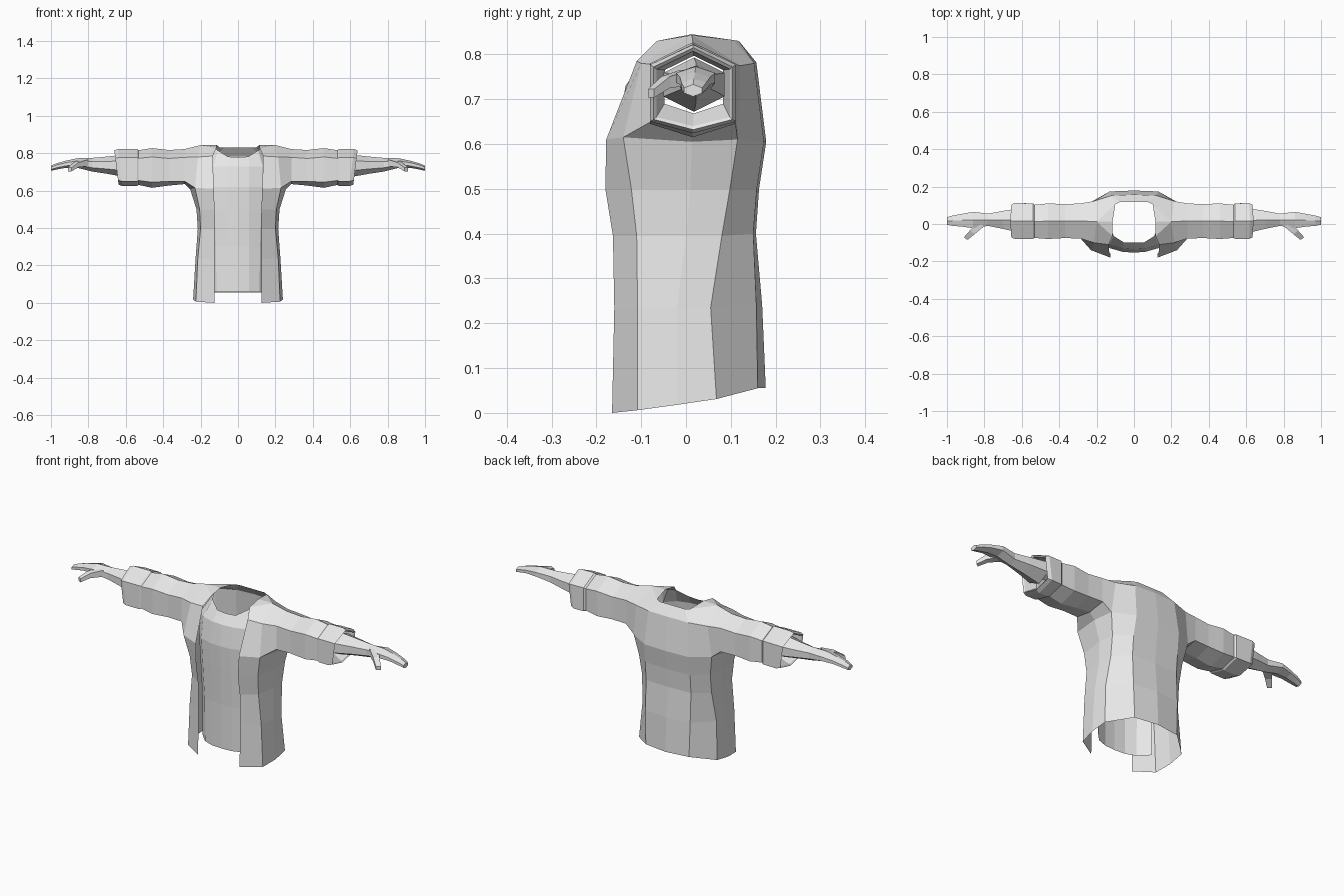
import bpy, bmesh, math
from mathutils import Vector

cube = bpy.data.objects.get("Cube")
if cube:
    bpy.data.objects.remove(cube, do_unlink=True)

cloth = bpy.data.materials.new("plain_grey")
cloth.use_nodes = True
cloth.diffuse_color = (0.8, 0.8, 0.8, 1)
cloth.node_tree.nodes["Principled BSDF"].inputs["Base Color"].default_value = (0.8, 0.8, 0.8, 1)


def make(name, verts, faces, mirror=False):
    """Flat-shaded mesh object, optionally mirrored across x."""
    me = bpy.data.meshes.new(name)
    me.from_pydata(verts, [], faces)
    bm = bmesh.new()
    bm.from_mesh(me)
    bmesh.ops.remove_doubles(bm, verts=bm.verts, dist=0.0005)
    bmesh.ops.recalc_face_normals(bm, faces=bm.faces)
    bm.to_mesh(me)
    bm.free()
    me.materials.append(cloth)
    ob = bpy.data.objects.new(name, me)
    bpy.context.collection.objects.link(ob)
    if mirror:
        m = ob.modifiers.new("mirror", 'MIRROR')
        m.use_clip = True
        m.merge_threshold = 0.001
    return ob


def grid(rows):
    """Vertices and quads for a sheet made of equal rows of points."""
    n = len(rows[0])
    faces = [(r * n + c, r * n + c + 1, (r + 1) * n + c + 1, (r + 1) * n + c)
             for r in range(len(rows) - 1) for c in range(n - 1)]
    return [p for row in rows for p in row], faces


def hexagon(x, yf, yb, zt, zu, zl, zb):
    """Six-sided section: ridge on top, keel below, upright sides."""
    ym = (yf + yb) / 2
    return [(x, ym, zt), (x, yf, zu), (x, yf, zl), (x, ym, zb), (x, yb, zl), (x, yb, zu)]


def tube(name, rings, side, cap=False):
    verts, faces = grid([r + [r[0]] for r in rings])
    if cap:
        n = len(rings[0]) + 1
        faces.append(tuple(range((len(rings) - 1) * n, len(rings) * n - 1)))
    return make(name, [(side * x, y, z) for x, y, z in verts], faces)


# Coat body: rows from hem to underarm, front edge round to back centre
body = [
    [(.125, -.165, 0), (.225, -.108, .006), (.24, -.02, .018), (.235, .068, .031), (.13, .16, .055), (0, .178, .055)],
    [(.125, -.16, .235), (.215, -.108, .235), (.227, -.02, .235), (.222, .055, .235), (.135, .157, .24), (0, .17, .24)],
    [(.125, -.163, .395), (.2, -.11, .395), (.215, 0, .395), (.21, .08, .395), (.135, .15, .4), (0, .156, .4)],
    [(.125, -.18, .5), (.205, -.122, .5), (.222, .01, .5), (.215, .098, .5), (.135, .158, .5), (0, .163, .5)],
    [(.13, -.178, .61), (.23, -.14, .615), (.255, .013, .605), (.235, .115, .61), (.13, .174, .605), (0, .179, .605)],
]
verts, faces = grid(body)
A, B, S, C, D, E = range(24, 30)

# Yoke: shoulders and neckline above the underarm row
yoke = [(.135, -.11, .785), (.215, -.1, .78), (.115, -.065, .83), (.2, .013, .843),
        (.115, .013, .845), (.1, .105, .832), (.215, .122, .775), (.12, .152, .78),
        (0, .157, .782), (0, .118, .83), (.075, .118, .83)]
FN, FU, FT, T, N, K, BU, BD, BE, NE, NK = range(30, 41)
verts += yoke
faces += [(A, B, FU, FN), (FN, FU, T, FT), (FT, T, N), (N, T, K), (T, BU, BD, K),
          (K, BD, NK), (NK, BD, BE, NE), (BU, C, D, BD), (BD, D, E, BE)]
make("coat_body", verts, faces, mirror=True)
armhole = [verts[i] for i in (T, FU, B, S, C, BU)]

# Shirt front: open sheet tucked under the coat
shirt = []
for z, yc, xe in [(.06, -.143, .115), (.075, -.143, .115), (.3, -.143, .118), (.5, -.15, .125),
                  (.62, -.153, .13), (.73, -.135, .132)]:
    shirt.append([(0, yc, z), (.06, yc + .004, z), (xe, yc + .024, z), (xe + .05, yc + .075, z)])
shirt.append([(0, -.1, .778), (.055, -.098, .782), (.108, -.065, .815), (.125, -.02, .832)])
make("shirt_front", *grid(shirt), mirror=True)

for side, label in ((1, "left"), (-1, "right")):
    end = .64 if side > 0 else .662

    # Sleeve
    rings = [armhole]
    for spec in [(.285, -.078, .11, .822, .778, .65, .635), (.37, -.075, .106, .817, .772, .65, .627),
                 (.46, -.08, .11, .827, .78, .645, .615), (.538, -.074, .102, .815, .772, .655, .632)]:
        rings.append(hexagon(*spec))
    tube(label + "_sleeve", rings, side)

    # Cuff with a turned-in mouth
    cuff = [hexagon(.53, -.074, .102, .815, .772, .655, .632),
            hexagon(.54, -.079, .11, .823, .777, .65, .625),
            hexagon(end - .02, -.08, .112, .822, .777, .65, .624),
            hexagon(end, -.072, .104, .815, .772, .655, .632),
            hexagon(end - .006, -.066, .098, .807, .767, .66, .64),
            hexagon(.56, -.048, .083, .797, .765, .69, .668)]
    # The cuff leans back towards its underside
    cuff[2:5] = [[(x - .025 * (.82 - z) / .2, y, z) for x, y, z in r] for r in cuff[2:5]]
    tube(label + "_cuff", cuff, side)

    # Forearm and mitten-like hand
    hand = []
    for x, yf, yb, zt, zb in [(.6, -.05, .086, .793, .672), (.7, -.026, .07, .782, .69),
                              (.78, -.01, .055, .775, .702), (.86, -.022, .065, .773, .722),
                              (.92, -.014, .054, .76, .722), (.97, -.01, .045, .746, .713),
                              (1.0, -.004, .036, .733, .706)]:
        h = zt - zb
        hand.append(hexagon(x, yf, yb, zt, zt - .28 * h, zb + .28 * h, zb))
    tube(label + "_hand", hand, side, cap=True)

    # Thumb
    path = [((.82, .0, .748), .022), ((.865, -.045, .738), .016), ((.9, -.078, .713), .012)]
    thumb = []
    across = Vector((.7, .5, 0)).normalized()
    for p, r in path:
        p = Vector(p)
        thumb.append([tuple(p + across * a * r + Vector((0, 0, b * r)))
                      for a, b in ((1, .8), (-1, .8), (-1, -.8), (1, -.8))])
    tube(label + "_thumb", thumb, side, cap=True)
